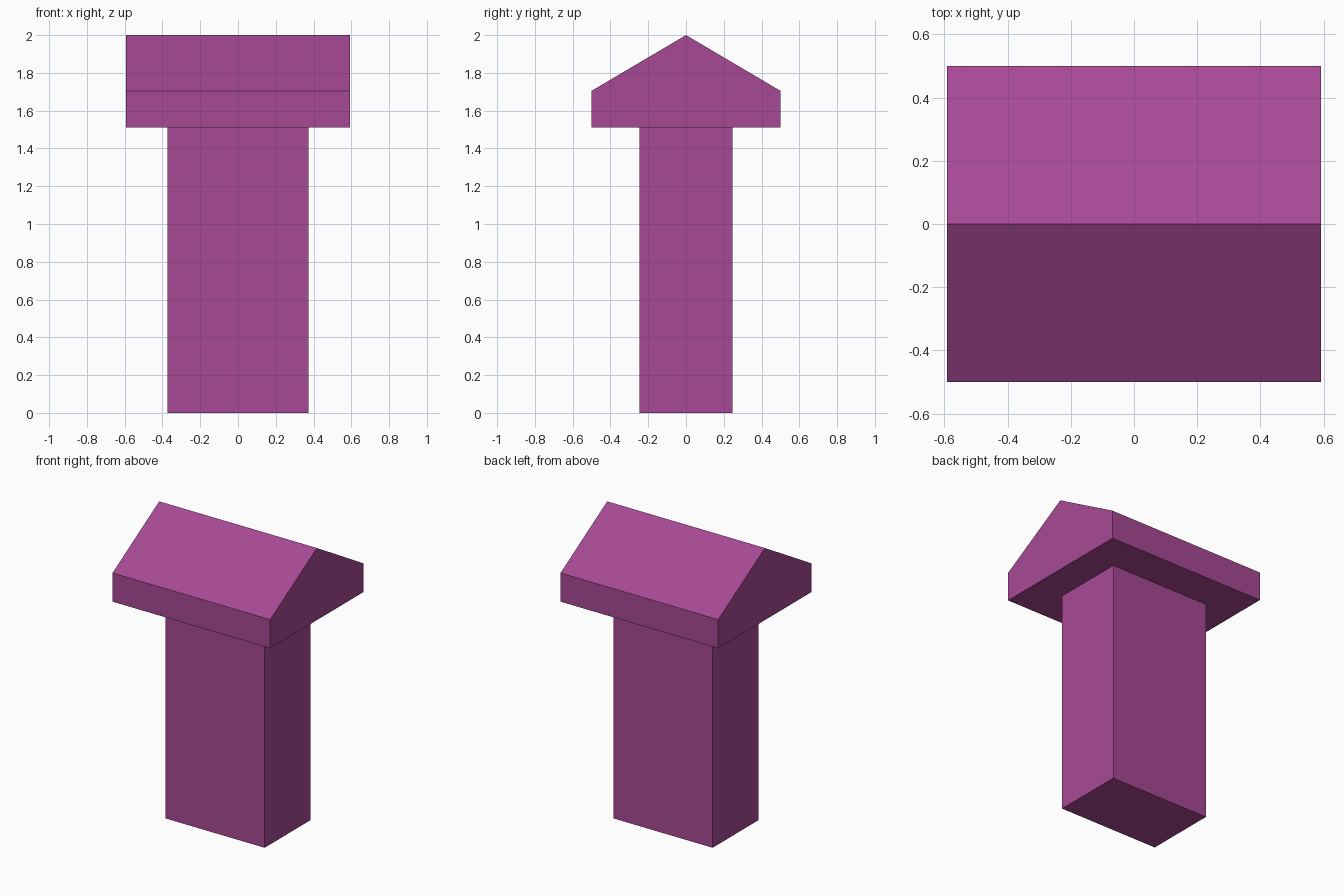
import bpy
import bmesh

# Remove the default cube
cube = bpy.data.objects.get("Cube")
if cube:
    bpy.data.objects.remove(cube, do_unlink=True)

# Single flat colour
purple = bpy.data.materials.new("purple")
purple.use_nodes = True
colour = (0.39, 0.066, 0.30, 1.0)
purple.diffuse_color = colour
purple.node_tree.nodes["Principled BSDF"].inputs["Base Color"].default_value = colour


def extrude_along_x(name, profile, half_width):
    """Closed prism: a (y, z) profile swept from -half_width to +half_width."""
    bm = bmesh.new()
    face = bm.faces.new([bm.verts.new((-half_width, y, z)) for y, z in profile])
    swept = bmesh.ops.extrude_face_region(bm, geom=[face], use_keep_orig=True)
    moved = [v for v in swept["geom"] if isinstance(v, bmesh.types.BMVert)]
    bmesh.ops.translate(bm, verts=moved, vec=(2 * half_width, 0, 0))
    bmesh.ops.recalc_face_normals(bm, faces=bm.faces)
    mesh = bpy.data.meshes.new(name)
    bm.to_mesh(mesh)
    bm.free()
    mesh.materials.append(purple)
    obj = bpy.data.objects.new(name, mesh)
    bpy.context.scene.collection.objects.link(obj)
    return obj


eave, shoulder, ridge = 1.51, 1.705, 2.0

# Rectangular shaft
extrude_along_x("shaft", [(-0.245, 0), (0.245, 0), (0.245, eave), (-0.245, eave)], 0.372)

# Overhanging gabled cap
extrude_along_x("gabled_cap", [(-0.5, eave), (0.5, eave), (0.5, shoulder),
                               (0, ridge), (-0.5, shoulder)], 0.592)
